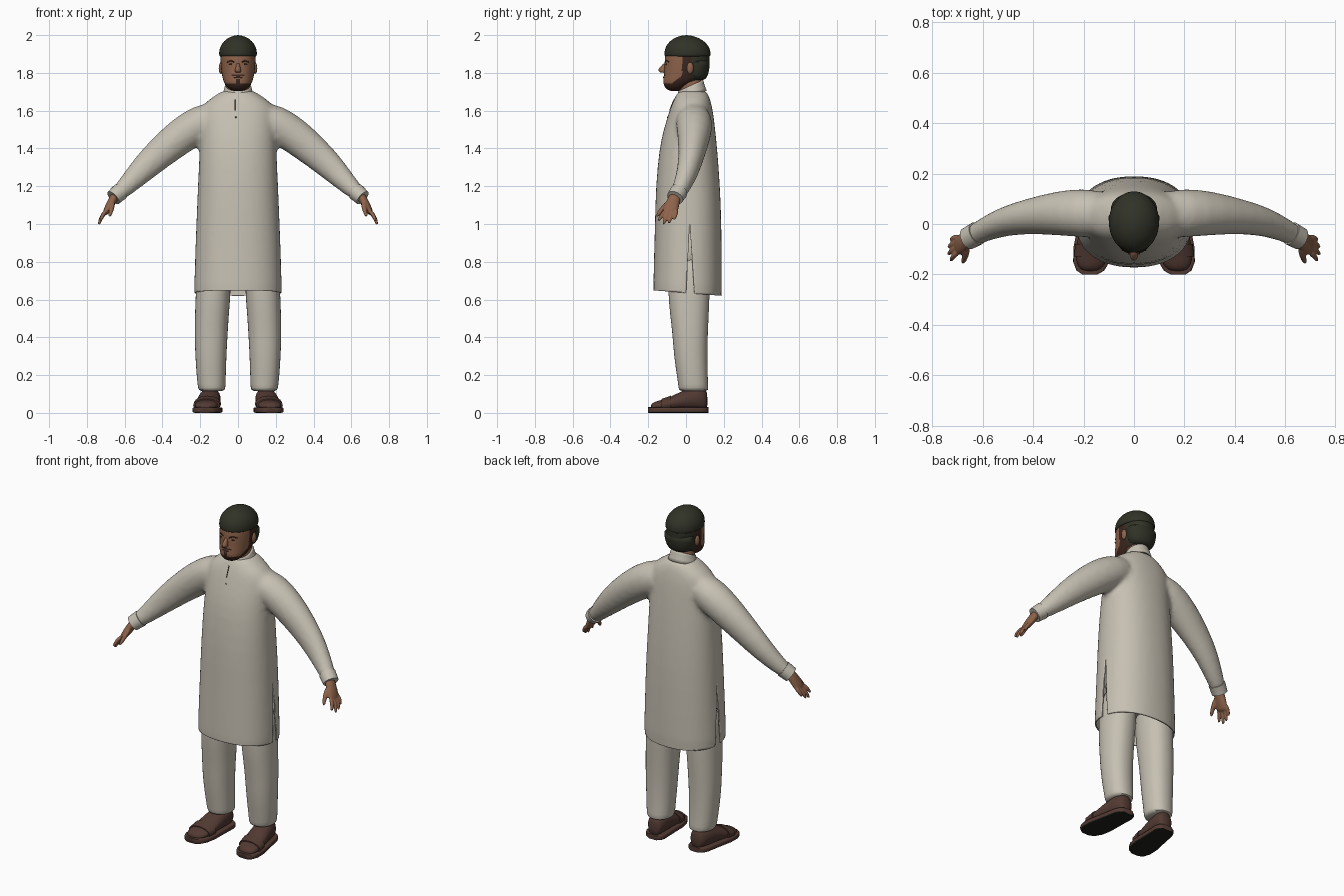
import bpy, bmesh, math
from mathutils import Vector as V
from mathutils.bvhtree import BVHTree

if "Cube" in bpy.data.objects:
    bpy.data.objects.remove(bpy.data.objects["Cube"])


def material(name, *rgb):
    m = bpy.data.materials.new(name)
    m.use_nodes = True
    m.diffuse_color = (*rgb, 1)
    bsdf = next(n for n in m.node_tree.nodes if n.type == 'BSDF_PRINCIPLED')
    bsdf.inputs["Base Color"].default_value = (*rgb, 1)
    bsdf.inputs["Roughness"].default_value = 0.8
    return m


cloth = material("cream cloth", .57, .53, .45)
skin = material("brown skin", .27, .125, .07)
beard = material("dark brown beard", .045, .02, .013)
felt = material("dark olive felt", .03, .032, .02)
leather = material("brown leather", .085, .042, .032)
rubber = material("black rubber", .014, .014, .01)


def loft(bm, rings, n=24, power=2.0, caps=True):
    """Skin a row of oval rings, each given as centre, half axis, half axis."""
    def wave(v):
        return math.copysign(abs(v) ** (2 / power), v)
    rows = []
    for c, u, v in rings:
        angles = [2 * math.pi * i / n for i in range(n)]
        rows.append([bm.verts.new(V(c) + V(u) * wave(math.cos(a)) + V(v) * wave(math.sin(a)))
                     for a in angles])
    for a, b in zip(rows, rows[1:]):
        for i in range(n):
            bm.faces.new((a[i], a[(i + 1) % n], b[(i + 1) % n], b[i]))
    if caps:
        bm.faces.new(rows[0][::-1])
        bm.faces.new(rows[-1])
    bmesh.ops.recalc_face_normals(bm, faces=bm.faces)


def level(rows, x=0):
    """Horizontal rings from rows of z, centre y, half width, half depth."""
    return [((x, y, z), (rx, 0, 0), (0, ry, 0)) for z, y, rx, ry in rows]


def along(points, s=1):
    """Rings square to a path of x, y, z, depth radius, thickness radius."""
    pos = [V((s * p[0], p[1], p[2])) for p in points]
    out = []
    for i, p in enumerate(points):
        t = (pos[min(i + 1, len(pos) - 1)] - pos[max(i - 1, 0)]).normalized()
        u = (V((0, 1, 0)) - t * t.y).normalized()
        out.append((pos[i], u * p[3], t.cross(u) * p[4]))
    return out


def add(bm, name, *mats):
    me = bpy.data.meshes.new(name)
    bm.to_mesh(me)
    ob = bpy.data.objects.new(name, me)
    bpy.context.collection.objects.link(ob)
    for m in mats:
        me.materials.append(m)
    bpy.ops.object.select_all(action='DESELECT')
    ob.select_set(True)
    bpy.context.view_layer.objects.active = ob
    bpy.ops.object.shade_smooth_by_angle(angle=math.radians(50))
    return ob


def refine(bm, levels=1, voxel=0, smooth=0):
    """Subdivide a mesh and, with a voxel size, fuse its shells into one."""
    me = bpy.data.meshes.new("work")
    bm.to_mesh(me)
    ob = bpy.data.objects.new("work", me)
    bpy.context.collection.objects.link(ob)
    ob.modifiers.new("subdivide", 'SUBSURF').levels = levels
    if voxel:
        ob.modifiers.new("fuse", 'REMESH').voxel_size = voxel
        relax = ob.modifiers.new("relax", 'SMOOTH')
        relax.factor, relax.iterations = .5, smooth
    bpy.context.view_layer.update()
    out = bmesh.new()
    out.from_object(ob, bpy.context.evaluated_depsgraph_get())
    bpy.data.objects.remove(ob)
    return out


def part(name, mat, rings, levels=1, **kw):
    bm = bmesh.new()
    loft(bm, rings, **kw)
    return add(refine(bm, levels) if levels else bm, name, mat)


def ball(name, mat, pos, size):
    bm = bmesh.new()
    bmesh.ops.create_uvsphere(bm, u_segments=16, v_segments=10, radius=1)
    bmesh.ops.scale(bm, vec=size, verts=bm.verts)
    bmesh.ops.translate(bm, vec=pos, verts=bm.verts)
    return add(bm, name, mat)


def front(tree, x, z):
    """Point on the front of a surface."""
    return tree.ray_cast(V((x, -2, z)), V((0, 1, 0)))[0]


# Tunic: body and sleeves fused, then hem and side slits cut
arm = [(.09, .035, 1.58, .09, .08), (.2, .045, 1.535, .1, .1), (.305, .043, 1.465, .088, .096),
       (.42, .03, 1.37, .07, .084), (.52, .01, 1.275, .058, .069), (.61, -.03, 1.18, .045, .047),
       (.655, -.055, 1.145, .042, .04)]
bm = bmesh.new()
loft(bm, level([(.45, .007, .238, .184), (.65, .008, .234, .183), (1, .012, .222, .177),
                (1.2, .01, .213, .171), (1.4, .012, .204, .154), (1.5, .018, .2, .137),
                (1.58, .026, .2, .12), (1.64, .03, .185, .104), (1.68, .034, .12, .088),
                (1.715, .034, .075, .07)]), n=32, power=2.25)
for s in (-1, 1):
    loft(bm, along(arm, s))
bm = refine(bm, 1, .014, 6)
bmesh.ops.bisect_plane(bm, geom=bm.verts[:] + bm.edges[:] + bm.faces[:],
                       plane_co=(0, 0, .635), plane_no=(0, .08, 1), clear_inner=True)
for slope in (-.02, .025):
    low = [f for f in bm.faces if f.calc_center_median().z < 1.03]
    geom = {g for f in low for g in (f, *f.verts, *f.edges)}
    bmesh.ops.bisect_plane(bm, geom=list(geom), plane_co=(0, .02, 1), plane_no=(0, .37, slope))
slit = []
for f in bm.faces:
    c = f.calc_center_median()
    drop = (1 - c.z) / .37
    if abs(c.x) > .1 and .02 - .02 * drop < c.y < .02 + .025 * drop:
        slit.append(f)
bmesh.ops.delete(bm, geom=slit, context='FACES')
chest = BVHTree.FromBMesh(bm)
tunic = add(bm, "tunic", cloth)
hem = tunic.modifiers.new("cloth thickness", 'SOLIDIFY')
hem.thickness, hem.offset = .006, -1

# Standing collar
collar = part("collar", cloth, [((0, .03, 1.685), (.083, 0, 0), (0, .08, .02)),
                                ((0, .027, 1.715), (.073, 0, 0), (0, .07, .026)),
                                ((0, .025, 1.733), (.069, 0, 0), (0, .066, .03))],
              n=32, caps=False)
collar.modifiers.new("cloth thickness", 'SOLIDIFY').thickness = .008

# Front opening and button
bm = bmesh.new()
edge = [front(chest, -.016, 1.6 + .015 * i) for i in range(5)]
loft(bm, [(p, (.0025, 0, 0), (0, .003, 0)) for p in edge], n=8)
add(bm, "front_opening", beard)
ball("button", leather, front(chest, -.012, 1.565), (.004, .003, .004))

# Trousers
part("trouser_hips", cloth, level([(.74, .015, .19, .1), (.85, .015, .2, .12),
                                   (1, .015, .17, .12), (1.08, .015, .1, .08)]), n=32)
leg = [(.112, .04, .066, .076), (.13, .04, .073, .08), (.17, .036, .076, .08),
       (.3, .024, .083, .089), (.42, .022, .088, .094), (.52, .018, .09, .103),
       (.65, .015, .094, .112), (.85, .015, .085, .11)]

for s, side in ((1, "left"), (-1, "right")):
    part(side + "_trouser_leg", cloth,
         [((s * (.132 + .012 * math.sin(z * 5)), y, z), (rx, 0, 0), (0, ry, 0))
          for z, y, rx, ry in leg], power=2.2)

    # Cuff at the wrist
    cuff = [(.622, -.037, 1.172, .047, .047), (.64, -.047, 1.157, .046, .045),
            (.66, -.058, 1.139, .045, .043)]
    part(side + "_cuff", cloth, along(cuff, s), levels=0)

    # Hand: palm, fingers and thumb fused
    bm = bmesh.new()
    loft(bm, along([(.635, -.047, 1.17, .03, .026), (.665, -.066, 1.125, .034, .024),
                    (.69, -.08, 1.08, .043, .02), (.706, -.092, 1.05, .036, .014)], s), n=16)
    tips = [(.728, -.148, 1.012), (.738, -.122, .992), (.737, -.093, .998), (.728, -.064, 1.018)]
    for i, tip in enumerate(tips):
        root = V((.692, -.108 + .02 * i, 1.075))
        mid = root.lerp(V(tip), .55) + V((.009, 0, .004))
        loft(bm, along([(*root, .012, .012), (*mid, .0115, .0115), (*tip, .008, .008)], s), n=10)
    loft(bm, along([(.662, -.082, 1.125, .016, .016), (.668, -.128, 1.08, .014, .014),
                    (.682, -.158, 1.035, .009, .009)], s), n=10)
    add(refine(bm, 1, .005, 2), side + "_hand", skin)

    # Shoe: upper, strap and sole along y as y, top, half width
    def shoe_rings(rows, base, grow=0):
        return [((s * (.153 - .11 * y), y, (top + base) / 2), (w + grow, 0, 0),
                 (0, 0, (top - base) / 2 + grow)) for y, top, w in rows]
    upper = [(-.188, .045, .03), (-.165, .06, .055), (-.13, .068, .064), (-.08, .085, .066),
             (-.02, .118, .061), (.05, .14, .058), (.095, .135, .048), (.115, .11, .03)]
    part(side + "_shoe", leather, shoe_rings(upper, .012))
    part(side + "_shoe_strap", leather, shoe_rings(upper[2:4], .012, .006), levels=0)
    bm = bmesh.new()
    loft(bm, shoe_rings([(-.2, .03, .03), (-.185, .03, .055), (-.15, .03, .072), (-.09, .03, .077),
                         (0, .03, .068), (.08, .03, .062), (.105, .03, .052), (.12, .03, .03)], 0),
         power=7)
    sole = add(bm, side + "_sole", leather, rubber)
    for f in sole.data.polygons:
        f.material_index = int(f.normal.z < -.5)

# Neck and head, with beard and hair coloured by region
part("neck", skin, level([(1.62, .035, .066, .064), (1.7, .025, .064, .064),
                          (1.8, .02, .066, .07)]))
bm = bmesh.new()
loft(bm, level([(1.703, -.055, .022, .028), (1.715, -.058, .05, .05), (1.745, -.04, .074, .083),
                (1.775, -.012, .083, .108), (1.81, .002, .089, .118), (1.85, .006, .093, .12),
                (1.9, .008, .094, .12), (1.95, .008, .08, .1), (1.97, .008, .04, .05)]),
     power=2.15)
bm = refine(bm, 2)
for f in bm.faces:
    x, y, z = f.calc_center_median()
    jaw = z < 1.748 + max(0, y + .07) * .8
    burn = -.02 < y < .03 and z > 1.79
    lip = abs(x) < .032 and 1.784 < z < 1.79
    patch = abs(x) < .012 and z < 1.768
    if y > .03 and z > 1.755:
        f.material_index = 2
    elif y < .03 and (jaw or burn or (y < 0 and (lip or patch))):
        f.material_index = 1
face = BVHTree.FromBMesh(bm)
add(bm, "head", skin, beard, felt)

# Back hair, leaving a thin gap under the cap
part("back_hair", felt, level([(1.758, .055, .06, .045), (1.785, .058, .083, .06),
                               (1.84, .06, .094, .067), (1.878, .06, .095, .068)]))

# Face features
part("nose", skin, [((0, -.108, 1.853), (.009, 0, 0), (0, .01, 0)),
                    ((0, -.118, 1.835), (.011, 0, 0), (0, .016, 0)),
                    ((0, -.126, 1.815), (.017, 0, 0), (0, .026, 0)),
                    ((0, -.118, 1.8), (.018, 0, 0), (0, .022, 0))], n=12)
ball("mouth", leather, front(face, 0, 1.776), (.024, .004, .004))
for s, side in ((1, "left"), (-1, "right")):
    ball(side + "_eye", beard, front(face, s * .037, 1.845), (.013, .003, .0045))
    ball(side + "_ear", skin, (s * .09, .022, 1.825), (.012, .018, .031))
    bm = bmesh.new()
    brow = [front(face, s * x, z) for x, z in ((.018, 1.857), (.038, 1.864), (.058, 1.857))]
    loft(bm, [(p, (0, .004, 0), (0, 0, .004)) for p in brow], n=8)
    add(bm, side + "_eyebrow", beard)

# Rounded cap
cap = [(1.886, .008, .094, .116), (1.888, .008, .1, .122), (1.91, .008, .101, .123),
       (1.94, .007, .095, .116), (1.97, .005, .074, .09), (1.99, .003, .045, .055),
       (2, .002, .012, .015)]
part("cap", felt, level(cap), n=32)
